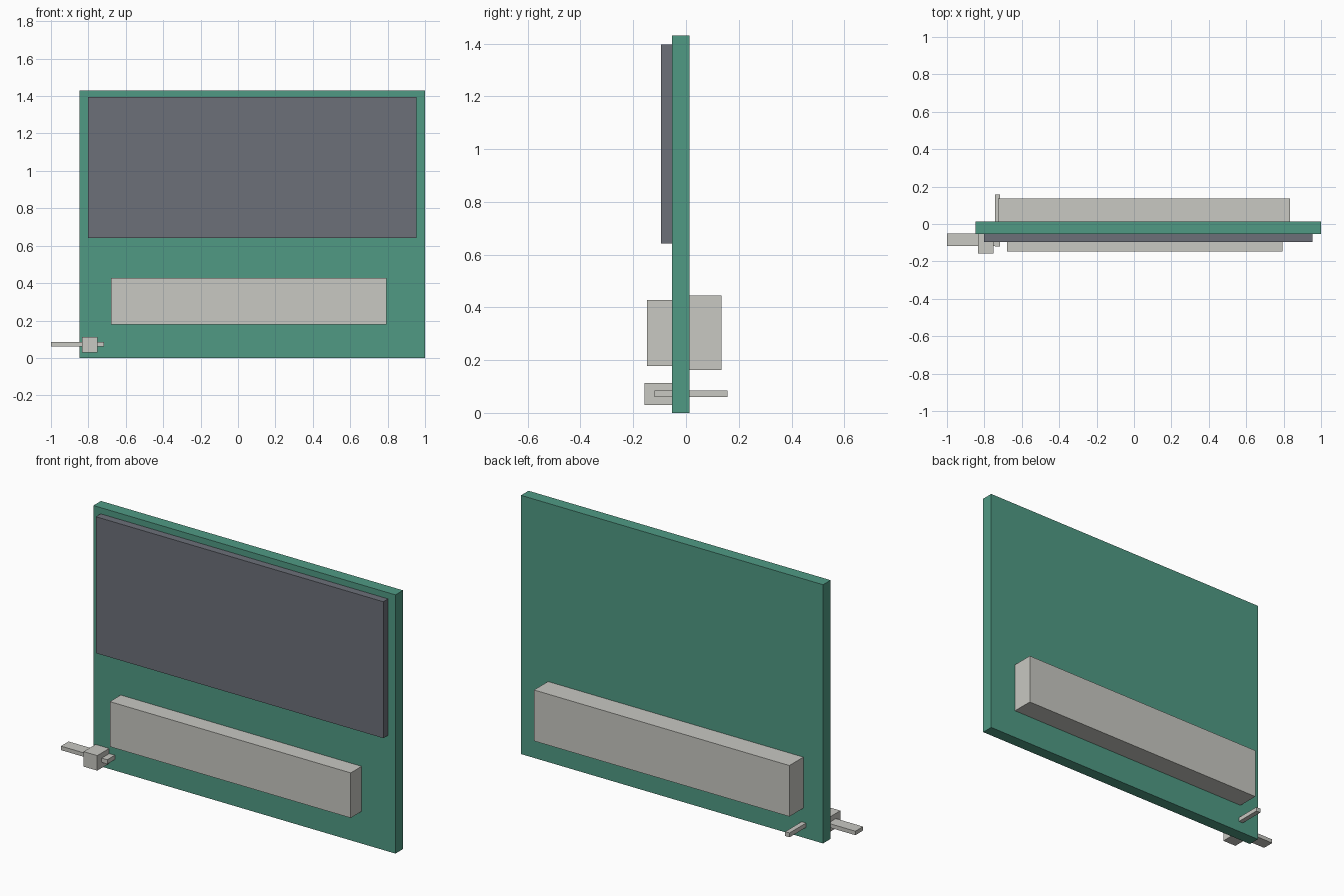
import bpy

if "Cube" in bpy.data.objects:
    bpy.data.objects.remove(bpy.data.objects["Cube"])


def linear(c):
    c /= 255
    return c / 12.92 if c <= 0.04045 else ((c + 0.055) / 1.055) ** 2.4


def material(name, rgb):
    m = bpy.data.materials.new(name)
    m.diffuse_color = (*[linear(c) for c in rgb], 1)
    m.use_nodes = True
    m.node_tree.nodes["Principled BSDF"].inputs["Base Color"].default_value = m.diffuse_color
    return m


def box(name, x, y, z, mat):
    """Box from its (min, max) extents on each axis."""
    spans = (x, y, z)
    bpy.ops.mesh.primitive_cube_add(size=1, location=[(a + b) / 2 for a, b in spans])
    ob = bpy.context.object
    ob.name = name
    ob.scale = [b - a for a, b in spans]
    bpy.ops.object.transform_apply(location=False, rotation=False, scale=True)
    ob.data.materials.append(mat)
    return ob


green = material("board_green", (80, 154, 132))
slate = material("screen_grey", (108, 112, 121))
pale = material("pale_grey", (200, 200, 194))

FRONT, BACK = -0.053, 0.013  # faces of the circuit board

# Circuit board and its display panel
box("circuit_board", (-0.847, 1.0), (FRONT, BACK), (0, 1.43), green)
box("display_panel", (-0.803, 0.955), (-0.095, FRONT), (0.642, 1.396), slate)

# Long housings on both faces
box("front_housing", (-0.68, 0.793), (-0.148, FRONT), (0.178, 0.427), pale)
box("back_housing", (-0.727, 0.835), (BACK, 0.135), (0.163, 0.445), pale)

# Lever: side bar, hub, and pin passing through the board
box("lever_bar", (-1.0, -0.717), (-0.118, -0.051), (0.062, 0.084), pale)
box("lever_hub", (-0.834, -0.751), (-0.157, FRONT), (0.03, 0.113), pale)
box("lever_pin", (-0.743, -0.716), (-0.119, 0.157), (0.061, 0.085), pale)
